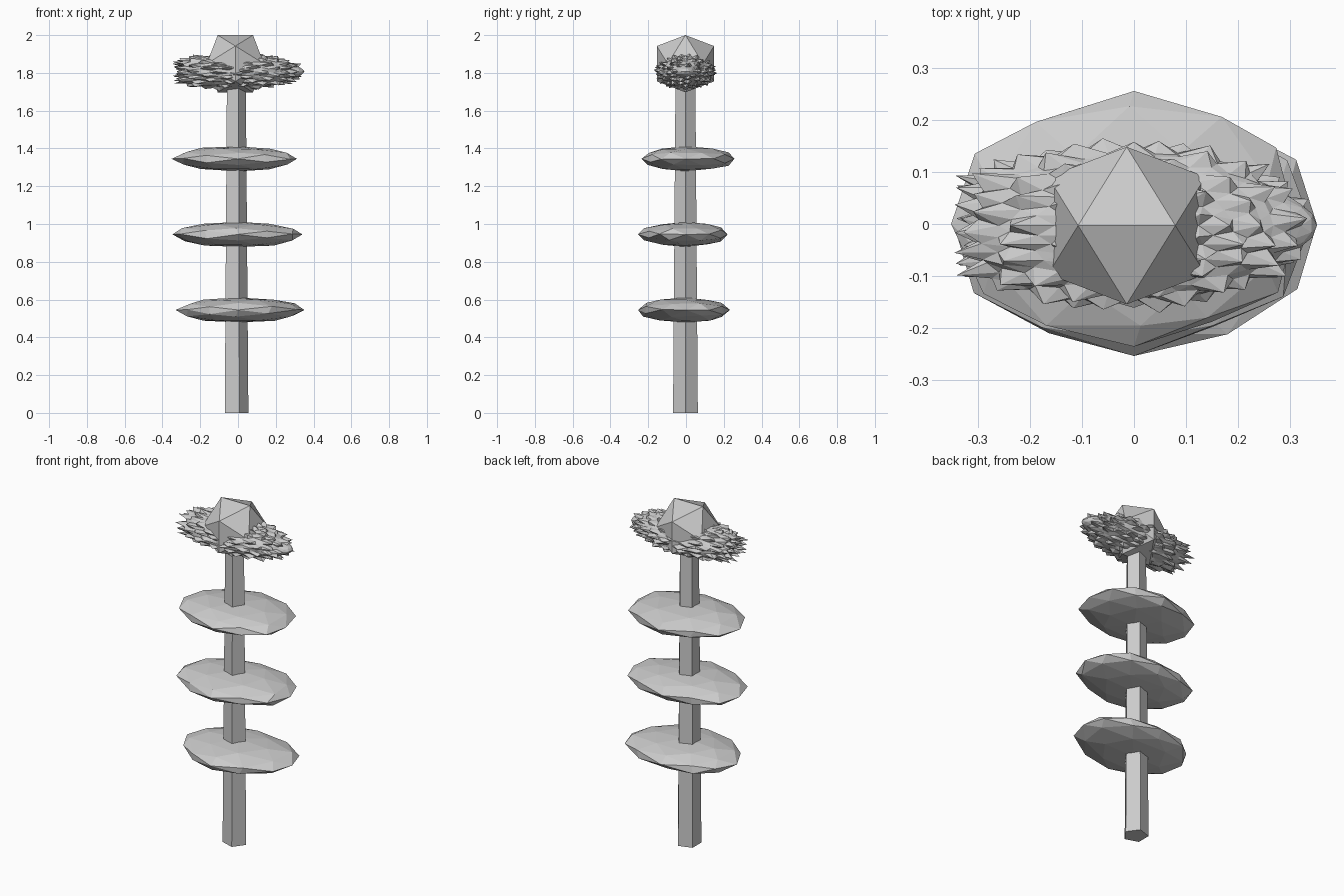
import bpy, bmesh, math, random
from mathutils import Vector

if "Cube" in bpy.data.objects:
    bpy.data.objects.remove(bpy.data.objects["Cube"])

PX, PY = -0.014, -0.003      # pole axis
rng = random.Random(4)


def finish(bm, name):
    bmesh.ops.recalc_face_normals(bm, faces=bm.faces[:])
    me = bpy.data.meshes.new(name)
    bm.to_mesh(me)
    bm.free()
    ob = bpy.data.objects.new(name, me)
    bpy.context.collection.objects.link(ob)
    return ob


def ico(levels):
    """Unit icosahedron with an edge along x on top, subdivided."""
    bm = bmesh.new()
    t = (1 + math.sqrt(5)) / 2
    for a in (-1, 1):
        for b in (-t, t):
            for co in ((a, 0, b), (0, b, a), (b, a, 0)):
                bm.verts.new(co)
    bmesh.ops.convex_hull(bm, input=bm.verts[:])
    for _ in range(levels):
        bmesh.ops.subdivide_edges(bm, edges=bm.edges[:], cuts=1, use_grid_fill=True)
        for v in bm.verts:
            v.co.normalize()
    for v in bm.verts:
        v.co.normalize()
    return bm


# five-sided tapered pole
bm = bmesh.new()
rings = []
for z, r in ((0, 0.069), (1.8, 0.055)):
    rings.append([bm.verts.new((PX + r * math.cos(math.tau * i / 5),
                                PY + r * math.sin(math.tau * i / 5), z)) for i in range(5)])
for i in range(5):
    j = (i + 1) % 5
    bm.faces.new((rings[0][i], rings[0][j], rings[1][j], rings[1][i]))
bm.faces.new(rings[0][::-1])
bm.faces.new(rings[1])
finish(bm, "pole")

# flattened discs: height, then reach to -x, +x, -y, +y
discs = ((0.545, 0.331, 0.352, 0.254, 0.233),
         (0.945, 0.347, 0.341, 0.254, 0.220),
         (1.345, 0.352, 0.312, 0.236, 0.256))
for n, (z, xn, xp, yn, yp) in enumerate(discs):
    bm = ico(1)
    for v in bm.verts:
        c = v.co.copy()
        on_axis = max(abs(k) for k in c) > 0.99
        if not on_axis:
            c += Vector([rng.uniform(-0.05, 0.05) for _ in range(3)])
        v.co = (c.x * (xp if c.x > 0 else xn), c.y * (yp if c.y > 0 else yn), z + c.z * 0.066)
    finish(bm, f"disc_{n + 1}")

# spiky oval collar: raise vertices that have no raised neighbour
bm = ico(3)
order = bm.verts[:]
rng.shuffle(order)
spikes = set()
for v in order:
    if not any(e.other_vert(v) in spikes for e in v.link_edges):
        spikes.add(v)
for v in bm.verts:
    d = v.co.copy()
    r = rng.uniform(0.98, 1.06) if v in spikes else rng.uniform(0.85, 0.91)
    if d.x > 0.93:                       # smooth pointed right tip
        r = 0.9 + 0.1 * (d.x - 0.93) / 0.07
    x = d.x * r * 0.352
    if d.x < 0:                          # blunt left end
        x = max(d.x * 0.43, -0.33) * r
    v.co = (x, PY + d.y * r * 0.162, 1.807 + d.z * r * 0.1)
finish(bm, "spiky_collar")

# faceted cap
bm = ico(0)
for v in bm.verts:
    v.co = v.co * 0.178 + Vector((PX, PY, 1.8486))
finish(bm, "cap")
